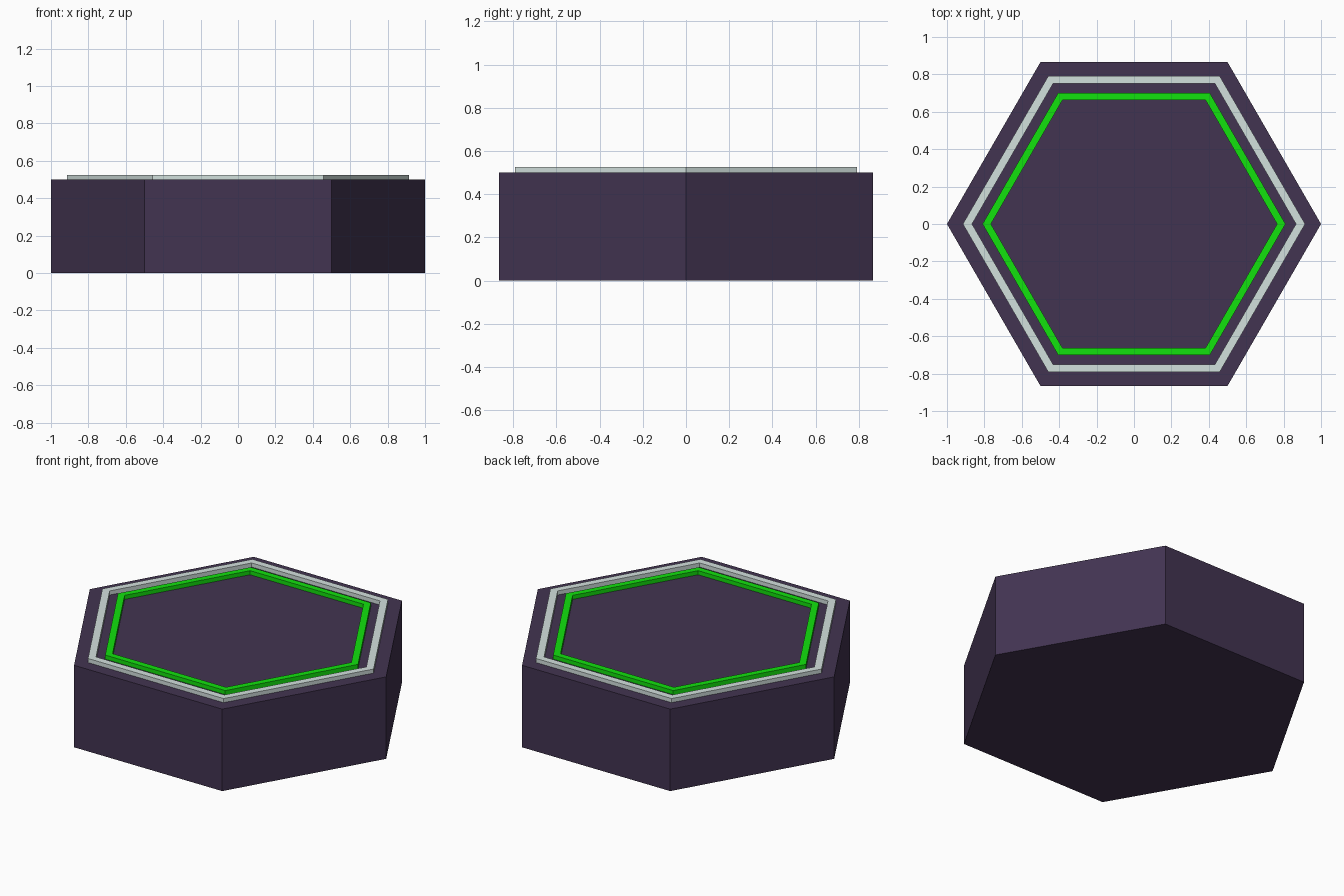
import bpy, bmesh
from math import cos, sin, pi

if "Cube" in bpy.data.objects:
    bpy.data.objects.remove(bpy.data.objects["Cube"])


def material(name, color):
    mat = bpy.data.materials.new(name)
    mat.diffuse_color = (*color, 1)
    mat.use_nodes = True
    mat.node_tree.nodes["Principled BSDF"].inputs["Base Color"].default_value = mat.diffuse_color
    return mat


def hex_loop(bm, radius, z):
    return [bm.verts.new((radius * cos(i * pi / 3), radius * sin(i * pi / 3), z))
            for i in range(6)]


def bridge(bm, a, b):
    for i in range(6):
        j = (i + 1) % 6
        bm.faces.new((a[i], a[j], b[j], b[i]))


def finish(bm, name, mat):
    bmesh.ops.recalc_face_normals(bm, faces=bm.faces)
    mesh = bpy.data.meshes.new(name)
    bm.to_mesh(mesh)
    bm.free()
    mesh.materials.append(mat)
    obj = bpy.data.objects.new(name, mesh)
    bpy.context.collection.objects.link(obj)
    return obj


def hex_prism(name, radius, z0, z1, mat):
    bm = bmesh.new()
    low, high = hex_loop(bm, radius, z0), hex_loop(bm, radius, z1)
    bridge(bm, low, high)
    bm.faces.new(low)
    bm.faces.new(high)
    return finish(bm, name, mat)


def hex_ring(name, outer, inner, z0, z1, mat):
    bm = bmesh.new()
    loops = [hex_loop(bm, r, z) for r, z in
             ((outer, z0), (outer, z1), (inner, z1), (inner, z0))]
    for k in range(4):
        bridge(bm, loops[k], loops[(k + 1) % 4])
    return finish(bm, name, mat)


# Solid hexagonal tile
hex_prism("base", 1.0, 0, 0.5, material("dark_purple", (0.055, 0.034, 0.083)))

# Raised trim bands on the top face
hex_ring("outer_trim", 0.915, 0.866, 0.5, 0.525, material("pale_grey", (0.65, 0.75, 0.73)))
hex_ring("inner_trim", 0.81, 0.765, 0.5, 0.525, material("green", (0.006, 0.76, 0.004)))
